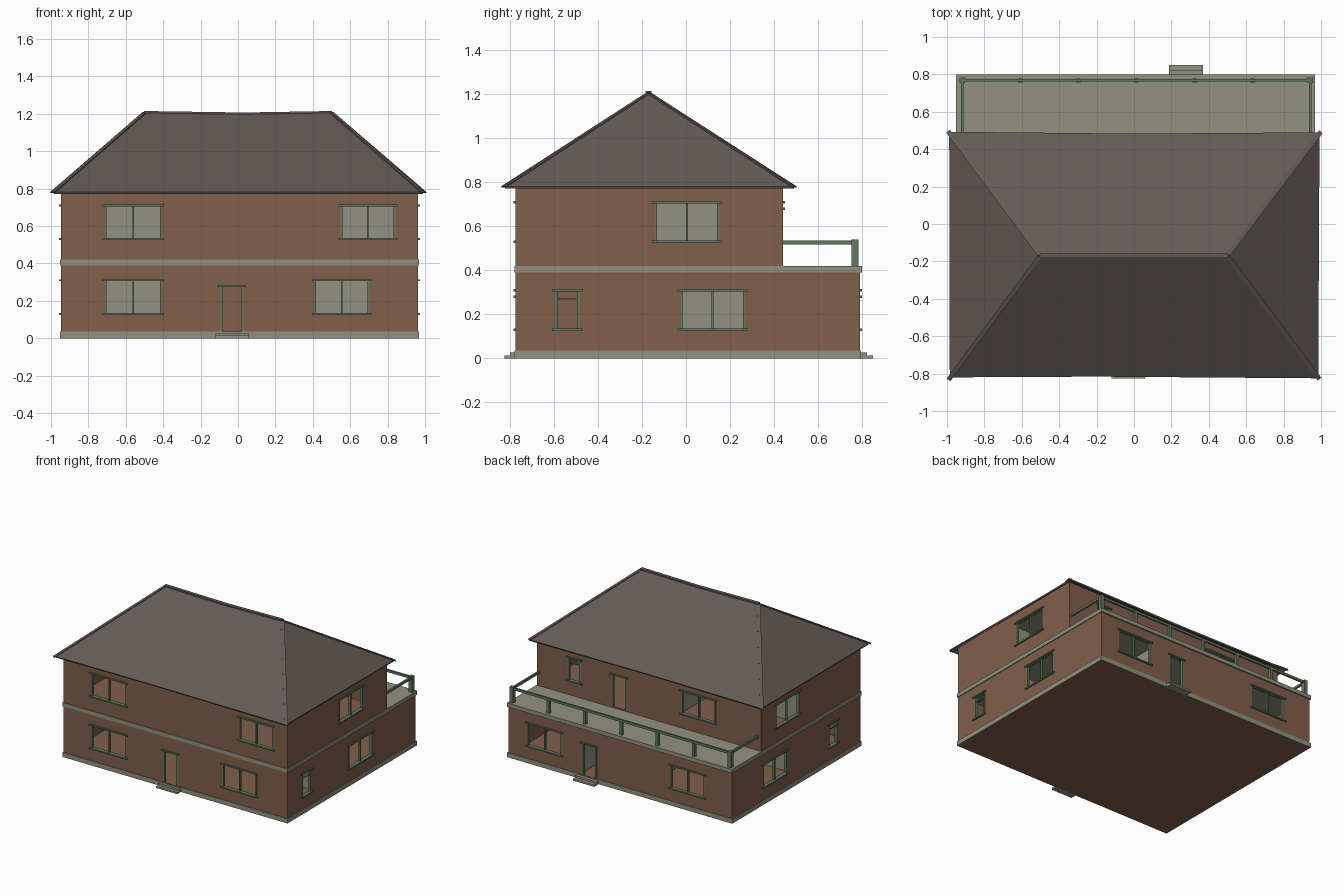
import bpy, bmesh
from mathutils import Vector

if "Cube" in bpy.data.objects:
    bpy.data.objects.remove(bpy.data.objects["Cube"])


def material(name, r, g, b):
    m = bpy.data.materials.new(name)
    lin = [((c / 255 + 0.055) / 1.055) ** 2.4 for c in (r, g, b)]
    m.diffuse_color = (*lin, 1)
    m.use_nodes = True
    m.node_tree.nodes["Principled BSDF"].inputs["Base Color"].default_value = m.diffuse_color
    return m


BRICK = material("brick_brown", 129, 95, 75)
STONE = material("stone_beige", 146, 145, 128)
ROOF = material("roof_grey", 99, 90, 86)
GREEN = material("trim_green", 98, 121, 94)


def make(name, bm, mat):
    bmesh.ops.recalc_face_normals(bm, faces=bm.faces)
    me = bpy.data.meshes.new(name)
    bm.to_mesh(me)
    bm.free()
    me.materials.append(mat)
    ob = bpy.data.objects.new(name, me)
    bpy.context.collection.objects.link(ob)
    return ob


def add_box(bm, lo, hi):
    vs = bmesh.ops.create_cube(bm, size=1)["verts"]
    for v in vs:
        v.co = [(lo[i] + hi[i]) / 2 + v.co[i] * (hi[i] - lo[i]) for i in range(3)]


def boxes(name, mat, parts):
    bm = bmesh.new()
    for lo, hi in parts:
        add_box(bm, lo, hi)
    return make(name, bm, mat)


def cut(ob, parts):
    c = boxes("cutter", BRICK, parts)
    c.hide_render = True
    mod = ob.modifiers.new("cut", 'BOOLEAN')
    mod.operation, mod.solver, mod.object = 'DIFFERENCE', 'EXACT', c
    bpy.context.view_layer.objects.active = ob
    bpy.ops.object.modifier_apply(modifier=mod.name)
    bpy.data.objects.remove(c)


# Main dimensions
X0, X1, Y0, YG, YU = -0.946, 0.962, -0.774, 0.79, 0.44
T = 0.02
LOW, UP = (0.13, 0.31), (0.53, 0.71)
DLOW, DUP = (0.03, 0.28), (0.43, 0.68)


def on_wall(face, storey, u0, u1, z0, z1, d0, d1):
    """Box on a wall face; d is distance outward from the wall plane."""
    if face in ("front", "back"):
        p, s = (Y0, -1) if face == "front" else ((YU if storey else YG), 1)
        a, b = sorted((p + s * d0, p + s * d1))
        return (u0, a, z0), (u1, b, z1)
    p, s = (X0, -1) if face == "left" else (X1, 1)
    a, b = sorted((p + s * d0, p + s * d1))
    return (a, u0, z0), (b, u1, z1)


# Openings: face, storey, start, end, kind
OPENINGS = [
    ("front", 0, -0.71, -0.41, "window"), ("front", 0, 0.41, 0.70, "window"),
    ("front", 1, -0.71, -0.41, "window"), ("front", 1, 0.55, 0.84, "window"),
    ("front", 0, -0.095, 0.03, "door"),
    ("right", 0, -0.594, -0.484, "small_window"), ("right", 0, -0.024, 0.266, "window"),
    ("right", 1, -0.14, 0.15, "window"),
    ("left", 0, -0.495, -0.385, "small_window"), ("left", 0, 0.12, 0.41, "window"),
    ("left", 1, -0.03, 0.26, "window"),
    ("back", 0, 0.51, 0.80, "window"), ("back", 0, -0.71, -0.42, "window"),
    ("back", 0, 0.21, 0.335, "door"), ("back", 1, 0.20, 0.325, "door"),
    ("back", 1, 0.59, 0.70, "small_window"), ("back", 1, -0.56, -0.27, "window"),
]


def heights(storey, kind):
    if kind == "door":
        return DUP if storey else DLOW
    return UP if storey else LOW


# Hollow brick storeys with real openings
for storey, (name, yb, z0, z1, floor) in enumerate((
        ("ground_floor_walls", YG, 0.0, 0.39, 0.03),
        ("upper_floor_walls", YU, 0.42, 0.79, 0.43))):
    ob = boxes(name, BRICK, [((X0, Y0, z0), (X1, yb, z1))])
    cut(ob, [((X0 + T, Y0 + T, floor), (X1 - T, yb - T, z1 + 0.1))])
    cut(ob, [on_wall(f, s, a, b, *heights(s, k), -0.03, 0.03)
             for f, s, a, b, k in OPENINGS if s == storey])

# Window and door frames, flush with the wall; sills and lintels stick out
IN, OUT = -0.02, 0.001
for i, (f, s, a, b, k) in enumerate(OPENINGS):
    z0, z1 = heights(s, k)
    w = 0.008 if k == "window" else 0.011
    parts = [on_wall(f, s, a - 0.002, a + w, z0, z1, IN, OUT),
             on_wall(f, s, b - w, b + 0.002, z0, z1, IN, OUT),
             on_wall(f, s, a - 0.014, b + 0.014, z1 - 0.005, z1 + 0.005, IN, 0.01)]
    if k != "door":
        parts.append(on_wall(f, s, a - 0.014, b + 0.014, z0 - 0.005, z0 + 0.005, IN, 0.01))
    if k == "window":
        m = (a + b) / 2
        parts.append(on_wall(f, s, m - 0.004, m + 0.004, z0, z1, IN, -0.002))
    if k == "small_window":
        parts.append(on_wall(f, s, a, b, z1 - 0.045, z1 - 0.037, IN, -0.002))
    boxes(f"{f}_{k}_frame_{i}", GREEN, parts)

# Plinth ring, floor slab that forms the balcony, upper ceiling
E = 0.006
boxes("plinth", STONE, [
    ((X0 - E, Y0 - E, 0), (X1 + E, Y0, 0.035)), ((X0 - E, YG, 0), (X1 + E, YG + E, 0.035)),
    ((X0 - E, Y0, 0), (X0, YG, 0.035)), ((X1, Y0, 0), (X1 + E, YG, 0.035))])
boxes("floor_slab_and_balcony", STONE, [((X0 - E, Y0 - E, 0.39), (X1 + E, 0.80, 0.42))])
boxes("upper_ceiling", STONE, [((X0 + T, Y0 + T, 0.77), (X1 - T, YU - T, 0.78))])

# Interior partitions: the right-hand room wall sits beside the back door downstairs
for name, z0, z1, yb, xw in (("ground", 0.03, 0.39, YG - T, 0.35),
                             ("upper", 0.43, 0.77, YU - T, 0.17)):
    boxes(f"{name}_partitions", STONE, [
        ((X0 + T, -0.10, z0), (-0.14, -0.08, z1)),
        ((-0.14, -0.10, z0), (-0.12, yb, z1)),
        ((xw + 0.02, -0.28, z0), (X1 - T, -0.26, z1)),
        ((xw, -0.28, z0), (xw + 0.02, yb, z1))])

# Door steps
boxes("front_steps", STONE, [((-0.12, -0.825, 0), (0.06, Y0, 0.014)),
                             ((-0.12, -0.80, 0.014), (0.06, Y0, 0.028))])
boxes("back_steps", STONE, [((0.188, YG, 0), (0.37, 0.85, 0.014)),
                            ((0.188, YG, 0.014), (0.37, 0.822, 0.028))])

# Balcony railing
XA, XB, YR = -0.918, 0.943, 0.768
rail = [((XA, YR - 0.007, 0.518), (XB, YR + 0.007, 0.536))]
for x in (XA, XB):
    rail.append(((x - 0.007, YU, 0.518), (x + 0.007, YR, 0.536)))
for i in range(7):
    x = XA + (XB - XA) * i / 6
    h, top = (0.015, 0.541) if i in (0, 6) else (0.011, 0.52)
    rail.append(((x - h, YR - h, 0.42), (x + h, YR + h, top)))
boxes("balcony_railing", GREEN, rail)

# Hipped roof: thin shell with a slightly sagging ridge and eaves
RY = -0.17
corners = [(-0.985, -0.82), (0.985, -0.825), (0.992, 0.49), (-0.988, 0.493)]
bm = bmesh.new()
c = [bm.verts.new((x, y, 0.782)) for x, y in corners]
front_mid = bm.verts.new((-0.2, -0.816, 0.782))
back_mid = bm.verts.new((0.0, 0.483, 0.782))
ra, rb = bm.verts.new((-0.5, RY, 1.208)), bm.verts.new((0.5, RY, 1.208))
rm = bm.verts.new((0.05, RY, 1.202))
for f in ((c[0], front_mid, ra), (front_mid, rm, ra), (front_mid, c[1], rb, rm),
          (c[1], c[2], rb), (c[2], back_mid, rm, rb), (back_mid, c[3], ra, rm),
          (c[3], c[0], ra)):
    bm.faces.new(f)
roof = make("hipped_roof", bm, ROOF)
sol = roof.modifiers.new("thickness", 'SOLIDIFY')
sol.thickness, sol.offset = 0.012, -1


# Ridge and hip caps
def cap(name, p, q, w, h):
    p, q = Vector(p), Vector(q)
    ob = boxes(name, ROOF, [((0, -w / 2, -h / 2), ((q - p).length, w / 2, h / 2))])
    d = (q - p).normalized()
    side = Vector((0, 0, 1)).cross(d).normalized()
    up = d.cross(side)
    for v in ob.data.vertices:
        v.co = p + d * v.co.x + side * v.co.y + up * v.co.z


for i, s in enumerate((-1, 1)):
    cap(f"ridge_cap_{i}", (0.03, RY, 1.202), (0.503 * s, RY, 1.21), 0.026, 0.01)
for i, (x, y) in enumerate(corners):
    s = -1 if x < 0 else 1
    y_end = y * (1.015 if i == 0 else 1.004)
    cap(f"hip_cap_{i}", (x + 0.006 * s, y_end, 0.779), (0.5 * s, RY, 1.207), 0.024, 0.006)
